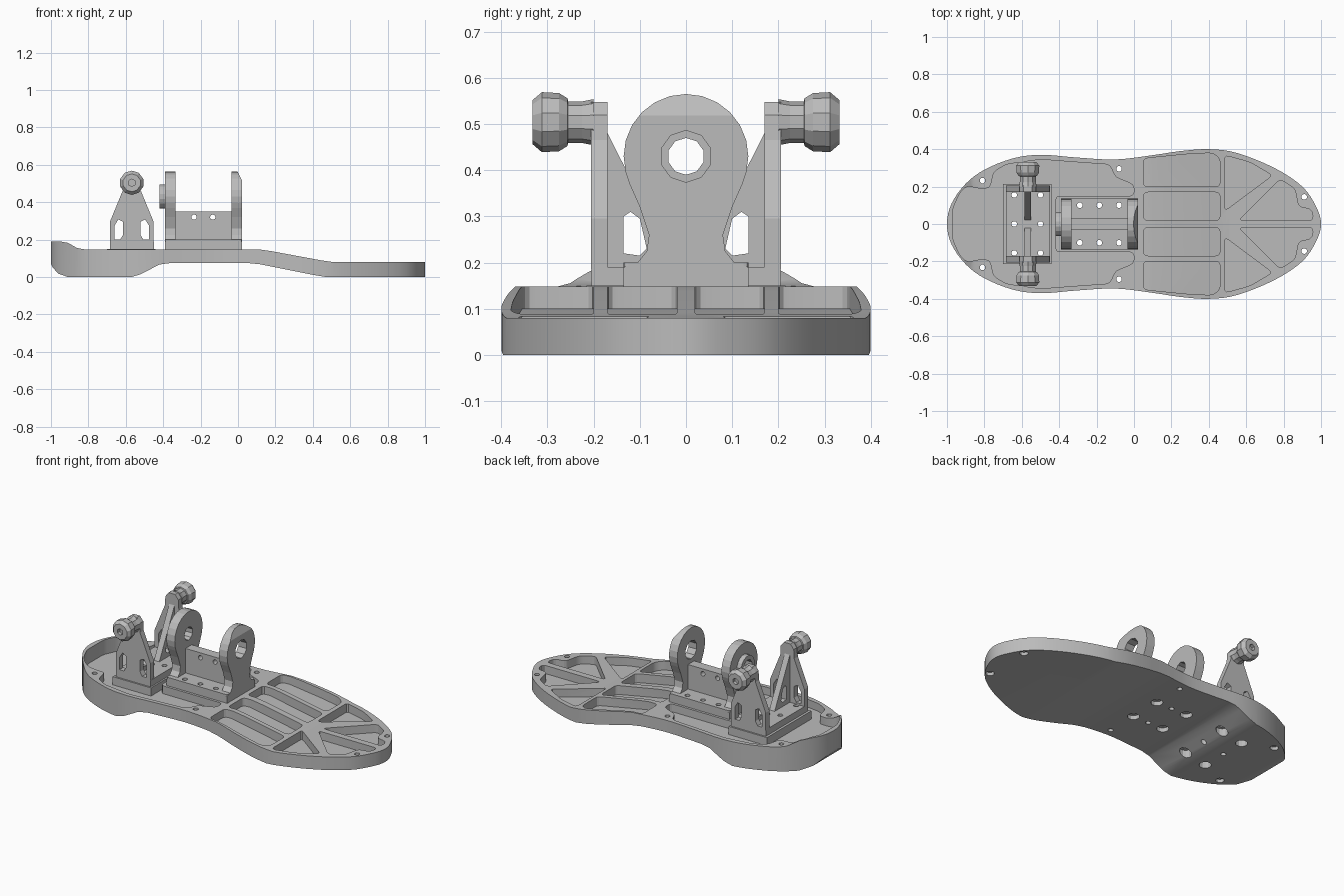
import bpy, bmesh, math
from mathutils import Vector

old = bpy.data.objects.get("Cube")
if old:
    bpy.data.objects.remove(old, do_unlink=True)

grey = bpy.data.materials.new("plain grey")
grey.use_nodes = True
grey.diffuse_color = (0.5, 0.5, 0.5, 1)
grey.node_tree.nodes["Principled BSDF"].inputs["Base Color"].default_value = (0.5, 0.5, 0.5, 1)

PLACE = {"x": lambda a, b, d: (d, a, b),
         "y": lambda a, b, d: (a, d, b),
         "z": lambda a, b, d: (a, b, d)}


def prisms(name, shapes, lo, hi, axis):
    """One object made of flat shapes extruded from lo to hi along an axis."""
    bm = bmesh.new()
    for pts in shapes:
        ends = [[bm.verts.new(PLACE[axis](a, b, d)) for a, b in pts] for d in (lo, hi)]
        bm.faces.new(ends[0])
        bm.faces.new(ends[1])
        for i in range(len(pts)):
            j = (i + 1) % len(pts)
            bm.faces.new((ends[0][i], ends[0][j], ends[1][j], ends[1][i]))
    bmesh.ops.recalc_face_normals(bm, faces=bm.faces)
    me = bpy.data.meshes.new(name)
    bm.to_mesh(me)
    bm.free()
    me.materials.append(grey)
    ob = bpy.data.objects.new(name, me)
    bpy.context.collection.objects.link(ob)
    return ob


def rect(a0, a1, b0, b1):
    return [(a0, b0), (a1, b0), (a1, b1), (a0, b1)]


def circle(a, b, r, n=12):
    return [(a + r * math.cos(math.tau * (i + .5) / n),
             b + r * math.sin(math.tau * (i + .5) / n)) for i in range(n)]


def flip(pts, about=0):
    return [(2 * about - a, b) for a, b in pts]


def mirror_y(pts):
    return [(a, -b) for a, b in reversed(pts)]


def rounded(pts, r=.025):
    """Soften the corners of an outline."""
    out = []
    for i, p in enumerate(pts):
        p, q, s = Vector(p), Vector(pts[i - 1]), Vector(pts[(i + 1) % len(pts)])
        a = p + (q - p).normalized() * min(r, (q - p).length * .45)
        b = p + (s - p).normalized() * min(r, (s - p).length * .45)
        out += [tuple(a.lerp(p, t).lerp(p.lerp(b, t), t)) for t in (0, .33, .67, 1)]
    return out


def spline(pts, steps=4):
    """Smooth closed curve through the points."""
    out, n = [], len(pts)
    for i in range(n):
        a, b, c, d = (Vector(pts[(i + k) % n]) for k in (-1, 0, 1, 2))
        for s in range(steps):
            t = s / steps
            out.append(tuple(.5 * (2 * b + (c - a) * t + (2 * a - 5 * b + 4 * c - d) * t * t
                                   + (3 * b - a - 3 * c + d) * t ** 3)))
    return out


def combine(ob, tool, op="DIFFERENCE"):
    tool.hide_render = True
    mod = ob.modifiers.new("cut", "BOOLEAN")
    mod.operation, mod.object, mod.solver = op, tool, "EXACT"
    bpy.context.view_layer.objects.active = ob
    bpy.ops.object.modifier_apply(modifier=mod.name)
    bpy.data.objects.remove(tool, do_unlink=True)


def lathe_y(name, x, z, profile, n=10):
    """Turned part around a line along y; profile holds (y, radius)."""
    bm = bmesh.new()
    rings = [[bm.verts.new((a, y, b)) for a, b in circle(x, z, r, n)] for y, r in profile]
    for low, high in zip(rings, rings[1:]):
        for i in range(n):
            j = (i + 1) % n
            bm.faces.new((low[i], low[j], high[j], high[i]))
    bm.faces.new(rings[0])
    bm.faces.new(rings[-1])
    bmesh.ops.recalc_face_normals(bm, faces=bm.faces)
    me = bpy.data.meshes.new(name)
    bm.to_mesh(me)
    bm.free()
    me.materials.append(grey)
    ob = bpy.data.objects.new(name, me)
    bpy.context.collection.objects.link(ob)
    return ob


# Foot plate: sole outline crossed with the side profile
edge = [(-.975, .11), (-.9, .215), (-.8, .29), (-.65, .35), (-.5, .37), (-.3, .355), (-.1, .345),
        (.1, .368), (.25, .39), (.4, .4), (.55, .38), (.75, .3), (.9, .2), (.975, .09)]
foot = prisms("foot_plate", [spline([(-1, 0)] + edge + [(1, 0)] + mirror_y(edge))], -.1, .4, "z")
side = [(-1.1, .19), (-.95, .19), (-.91, .183), (-.86, .155), (-.82, .148), (.11, .148), (.18, .138),
        (.44, .09), (.51, .08), (1.1, .08), (1.1, 0), (.47, 0), (.4, .012), (.12, .068), (.05, .075),
        (-.36, .075), (-.42, .067), (-.52, .015), (-.57, 0), (-.91, 0), (-.96, .018), (-.99, .05),
        (-1.0, .07), (-1.1, .09)]
combine(foot, prisms("profile", [side], -.6, .6, "y"), "INTERSECT")

# Pockets with a floor that follows the sole
heel = [(-.97, .08), (-.93, .17), (-.89, .205), (-.84, .19), (-.77, .19), (-.75, .28), (-.68, .32),
        (-.5, .345), (-.3, .33), (-.13, .318), (-.1, .25), (0, .21), (0, .15), (-.42, .15)]
half = [[(.05, .2), (.46, .2), (.46, .35), (.42, .38), (.3, .375), (.05, .35)],
        [(.05, .02), (.46, .02), (.46, .17), (.05, .17)],
        [(.485, .07), (.74, .26), (.62, .33), (.485, .368)],
        [(.56, .02), (.96, .02), (.95, .08), (.88, .09), (.86, .19), (.78, .24)]]
shapes = [rounded(heel + mirror_y(heel))]
for pts in half:
    shapes += [rounded(pts), rounded(mirror_y(pts))]
pockets = prisms("pockets", shapes, -.05, .5, "z")
floor = [(-1.2, .1), (.1, .1), (.47, .03), (1.2, .03), (1.2, .45), (-1.2, .45)]
combine(pockets, prisms("floor", [floor], -.7, .7, "y"), "INTERSECT")
combine(foot, pockets)

# Screw holes and their wider recesses underneath
rim = [(x, s * y) for x, y in ((-.81, .232), (-.08, .295), (.91, .145)) for s in (1, -1)]
deck = [(x, s * .1) for x in (-.29, -.185, -.08) for s in (1, -1)]
ankle = [(x, y) for x in (-.64, -.5) for y in (-.155, 0, .155)]
wide = [p for p in deck if p[0] != -.185] + [p for p in ankle if p[1]]
combine(foot, prisms("deck_recess", [circle(*p, .034) for p in wide if p in deck], -.1, .1, "z"))
combine(foot, prisms("heel_recess", [circle(*p, .034) for p in wide if p in ankle], -.1, .06, "z"))
combine(foot, prisms("rim_recess", [circle(*p, .024) for p in rim], -.1, .02, "z"))
combine(foot, prisms("screws", [circle(*p, .015) for p in rim + deck + ankle], -.2, .5, "z"))

# Cradle: base, centre web and two round-headed uprights
base = prisms("cradle_base", [rounded(rect(-.39, .02, -.135, .135), .01)], .147, .2, "z")
combine(base, prisms("holes", [circle(*p, .015) for p in deck], 0, .5, "z"))
web = prisms("cradle_web", [rect(-.34, -.03, .19, .35)], -.03, .03, "y")
combine(web, prisms("holes", [circle(x, .32, .014) for x in (-.235, -.135)], -.3, .3, "y"))
arc = [(.135 * math.cos(t), .43 + .135 * math.sin(t))
       for t in (math.radians(a) for a in range(-15, 91, 15))]
right_side = [(.135, .148), (.135, .19), (.105, .2), (.085, .225), (.08, .26), (.1, .32), (.122, .37)]
outline = right_side + arc + flip(list(reversed(right_side + arc[:-1])))
for name, x0, x1, r in (("cradle_front_upright", -.035, .021, .056),
                        ("cradle_rear_upright", -.391, -.335, .04)):
    up = prisms(name, [outline], x0, x1, "x")
    combine(up, prisms("bore", [circle(0, .43, r, 10)], -1, 1, "x"))
    if r > .05:
        combine(up, prisms("chamfer", [[(.03, .5), (.03, .6), (-.02, .6)]], -.3, .3, "y"))
ring = prisms("bearing_ring", [circle(0, .43, .066, 16)], -.42, -.385, "x")
combine(ring, prisms("bore", [circle(0, .43, .04, 10)], -1, 1, "x"))

# Ankle bracket: stepped base, side plates, gussets and ball studs
for name, r, z0, z1 in (("ankle_pad", (-.7, -.44, -.215, .215), .095, .15),
                        ("ankle_base", (-.685, -.45, -.205, .205), .148, .19)):
    block = prisms(name, [rect(*r)], z0, z1, "z")
    combine(block, prisms("holes", [circle(*p, .015) for p in ankle], 0, .5, "z"))
CX = -.568
left_half = [(-.685, .185), (-.685, .295), (-.615, .465), (-.612, .52), (-.59, .548)]
plate = left_half + flip(list(reversed(left_half)), CX)
window = [(-.66, .2), (-.63, .2), (-.615, .225), (-.615, .295), (-.64, .308), (-.66, .275)]
for s, word in ((1, "left"), (-1, "right")):
    arm = prisms(word + "_ankle_plate", [plate], s * .17, s * .206, "y")
    combine(arm, prisms("windows", [window, flip(window, CX)], -.4, .4, "y"))
    gusset = prisms(word + "_gusset", [[(s * .175, .49), (s * .175, .185), (s * .02, .185)]],
                    CX - .018, CX + .018, "x")
    hole = [(s * y, z) for y, z in ((.135, .22), (.1, .215), (.085, .23), (.1, .295), (.12, .31), (.135, .3))]
    combine(gusset, prisms("window", [hole], -1, 0, "x"))
    stud = lathe_y(word + "_ball_stud", CX, .504,
                   [(s * y, r) for y, r in ((.2, .05), (.225, .045), (.255, .045), (.257, .052),
                                            (.275, .063), (.312, .065), (.332, .048))])
    combine(stud, prisms("socket", [circle(CX, .504, .02, 6)], s * .31, s * .4, "y"))

# Smooth shading on gentle curves, crisp edges elsewhere
bpy.ops.object.select_all(action="DESELECT")
foot.select_set(True)
bpy.context.view_layer.objects.active = foot
bpy.ops.object.shade_smooth_by_angle(angle=math.radians(20))
